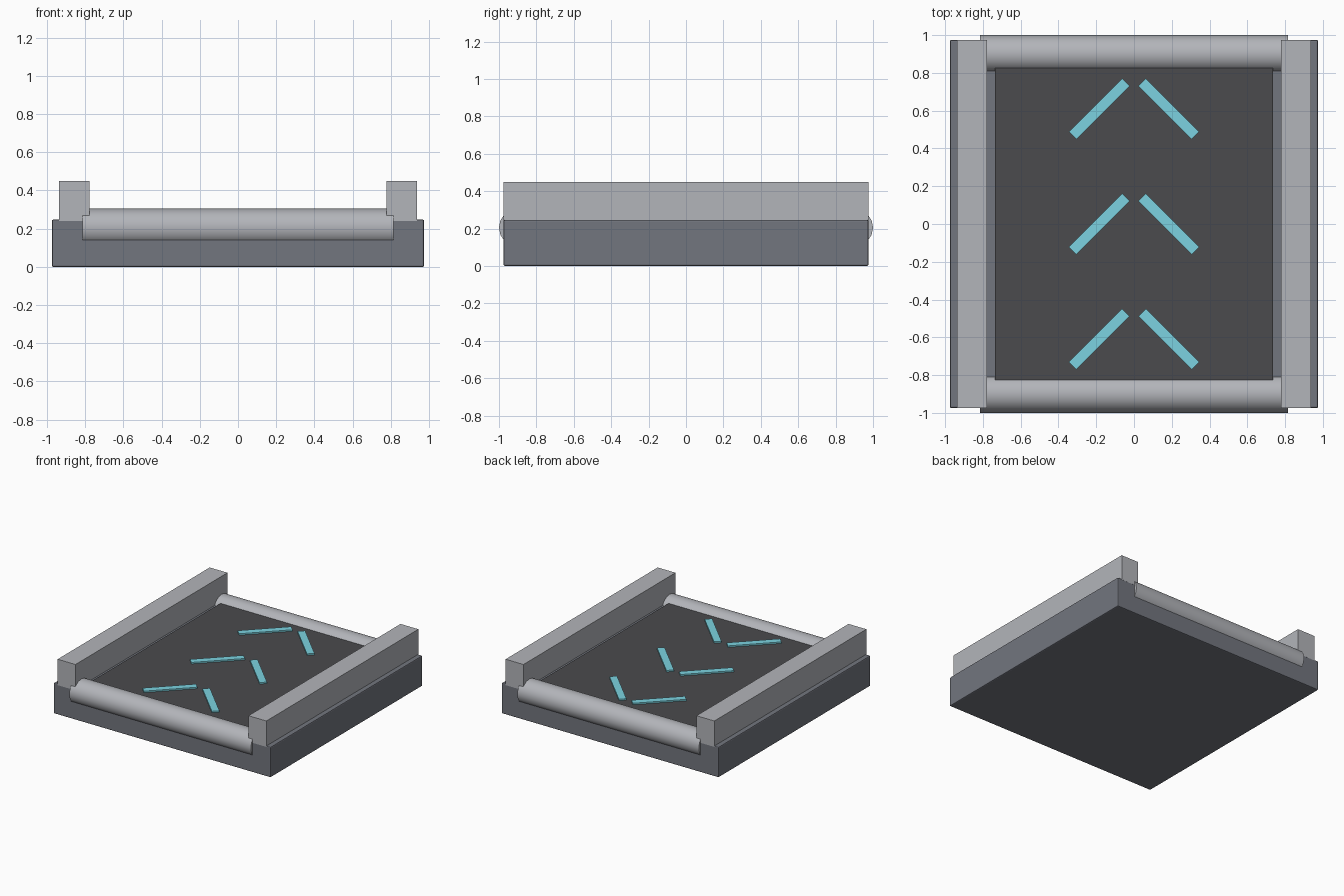
import bpy
from math import pi

if "Cube" in bpy.data.objects:
    bpy.data.objects.remove(bpy.data.objects["Cube"])


def material(name, rgb):
    m = bpy.data.materials.new(name)
    m.diffuse_color = (*rgb, 1)
    m.use_nodes = True
    m.node_tree.nodes["Principled BSDF"].inputs["Base Color"].default_value = m.diffuse_color
    return m


BASE = material("dark_metal", (0.17, 0.18, 0.21))
METAL = material("light_metal", (0.45, 0.46, 0.49))
RUBBER = material("rubber", (0.07, 0.07, 0.075))
CYAN = material("cyan", (0.2, 0.65, 0.75))


def box(name, lo, hi, mat, rot=0.0):
    centre = [(a + b) / 2 for a, b in zip(lo, hi)]
    bpy.ops.mesh.primitive_cube_add(size=1, location=centre)
    o = bpy.context.object
    o.name = name
    o.scale = [b - a for a, b in zip(lo, hi)]
    bpy.ops.object.transform_apply(location=False, rotation=False, scale=True)
    o.rotation_euler.z = rot
    o.data.materials.append(mat)
    return o


# Base slab with slightly softened edges
base = box("base", (-0.975, -0.975, 0), (0.975, 0.975, 0.247), BASE)
bevel = base.modifiers.new("bevel", 'BEVEL')
bevel.width = 0.008
bevel.segments = 2

# Belt, running into the rollers at both ends
box("belt", (-0.735, -0.973, 0.235), (0.735, 0.973, 0.27), RUBBER)

# Side rails
for side, s in (("left", -1), ("right", 1)):
    xs = sorted((s * 0.777, s * 0.937))
    box(f"{side}_rail", (xs[0], -0.975, 0.24), (xs[1], 0.975, 0.45), METAL)

# End rollers
for end, s in (("front", -1), ("back", 1)):
    bpy.ops.mesh.primitive_cylinder_add(vertices=16, radius=0.1, depth=1.63,
                                        location=(0, s * 0.9, 0.205),
                                        rotation=(0, pi / 2, 0))
    roller = bpy.context.object
    roller.name = f"{end}_roller"
    roller.data.materials.append(METAL)
    bpy.ops.object.shade_smooth_by_angle(angle=pi / 4)

# Direction chevrons pointing to the back
for i, y in enumerate((-0.61, 0, 0.61)):
    for side, s in (("left", -1), ("right", 1)):
        x = s * 0.184
        box(f"chevron_{i + 1}_{side}", (x - 0.2, y - 0.028, 0.262),
            (x + 0.2, y + 0.028, 0.282), CYAN, rot=-s * pi / 4)
